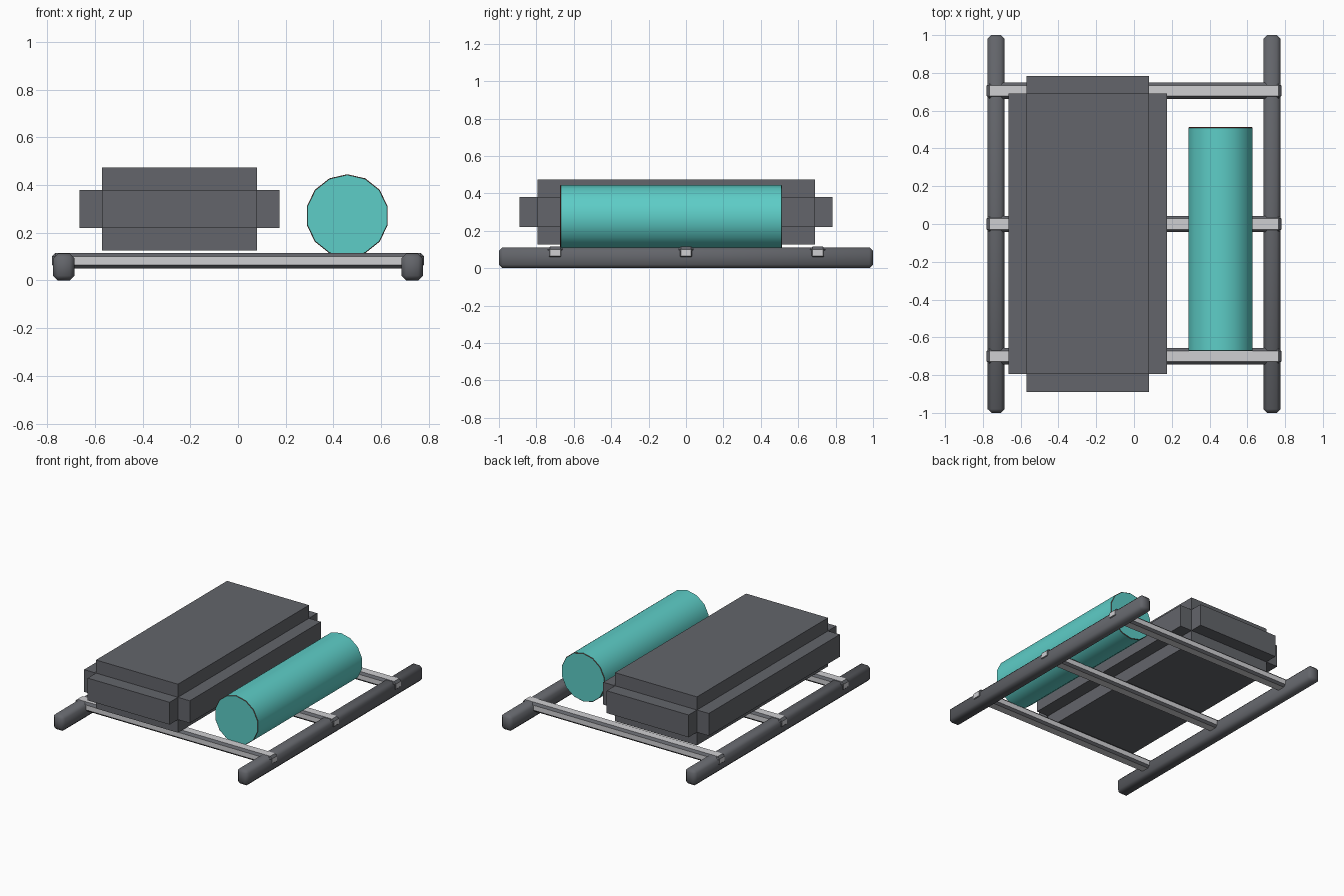
import bpy, bmesh, math
from mathutils import Matrix, Vector

if "Cube" in bpy.data.objects:
    bpy.data.objects.remove(bpy.data.objects["Cube"])


def material(name, rgb):
    m = bpy.data.materials.new(name)
    m.use_nodes = True
    m.diffuse_color = (*rgb, 1)
    m.node_tree.nodes["Principled BSDF"].inputs["Base Color"].default_value = (*rgb, 1)
    return m


dark = material("dark grey", (0.125, 0.13, 0.145))
light = material("light grey", (0.62, 0.62, 0.64))
teal = material("teal", (0.11, 0.61, 0.57))
rust = material("dark rust", (0.16, 0.04, 0.03))


def finish(bm, name, mats, angle):
    bmesh.ops.recalc_face_normals(bm, faces=bm.faces)
    mesh = bpy.data.meshes.new(name)
    bm.to_mesh(mesh)
    bm.free()
    for m in mats:
        mesh.materials.append(m)
    ob = bpy.data.objects.new(name, mesh)
    bpy.context.collection.objects.link(ob)
    bpy.ops.object.select_all(action="DESELECT")
    ob.select_set(True)
    bpy.context.view_layer.objects.active = ob
    bpy.ops.object.shade_smooth_by_angle(angle=math.radians(angle))
    return ob


def box(lo, hi):
    lo, hi = Vector(lo), Vector(hi)
    bm = bmesh.new()
    bmesh.ops.create_cube(bm, size=1, matrix=Matrix.Translation((lo + hi) / 2)
                          @ Matrix.Diagonal((*(hi - lo), 1)))
    return bm


def chamfer(bm, width):
    bmesh.ops.bevel(bm, geom=bm.edges[:], offset=width, segments=1, affect="EDGES")


# Two chamfered side rails
for side, label in ((-1, "right"), (1, "left")):
    bm = box((side * 0.73 - 0.045, -1, 0), (side * 0.73 + 0.045, 1, 0.112))
    chamfer(bm, 0.02)
    finish(bm, label + "_rail", [dark], 50)

# Three crossbars: light main faces, dark chamfers
for y, label in ((-0.7, "front"), (0, "middle"), (0.705, "back")):
    bm = box((-0.78, y - 0.043, 0.05), (0.78, y + 0.043, 0.115))
    chamfer(bm, 0.015)
    for f in bm.faces:
        f.material_index = 0 if max(map(abs, f.normal)) > 0.9 else 1
    finish(bm, label + "_crossbar", [light, dark], 30)

# Large case: a core block with every face pushed out, leaving notched edges
bm = box((-0.57, -0.795, 0.22), (0.08, 0.69, 0.38))
bm.normal_update()
pushed = bmesh.ops.extrude_discrete_faces(bm, faces=bm.faces[:])["faces"]
for f in pushed:
    f.normal_update()
    bmesh.ops.translate(bm, verts=f.verts[:], vec=f.normal * 0.094)
bmesh.ops.remove_doubles(bm, verts=bm.verts[:], dist=0.001)
finish(bm, "case", [dark], 30)

# Lying tank with fourteen sides and thin rim lines
bm = bmesh.new()
bmesh.ops.create_cone(bm, cap_ends=True, segments=14, radius1=0.174, radius2=0.174,
                      depth=1.185, matrix=Matrix.Translation((0.458, -0.08, 0.271))
                      @ Matrix.Rotation(math.pi / 2, 4, "X"))
bm.normal_update()
rims = [e for e in bm.edges if any(len(f.verts) > 4 for f in e.link_faces)]
bmesh.ops.bevel(bm, geom=rims, offset=0.003, segments=1, affect="EDGES")
bm.normal_update()
for f in bm.faces:
    f.material_index = 1 if 0.2 < abs(f.normal.y) < 0.9 else 0
finish(bm, "tank", [teal, rust], 40)
